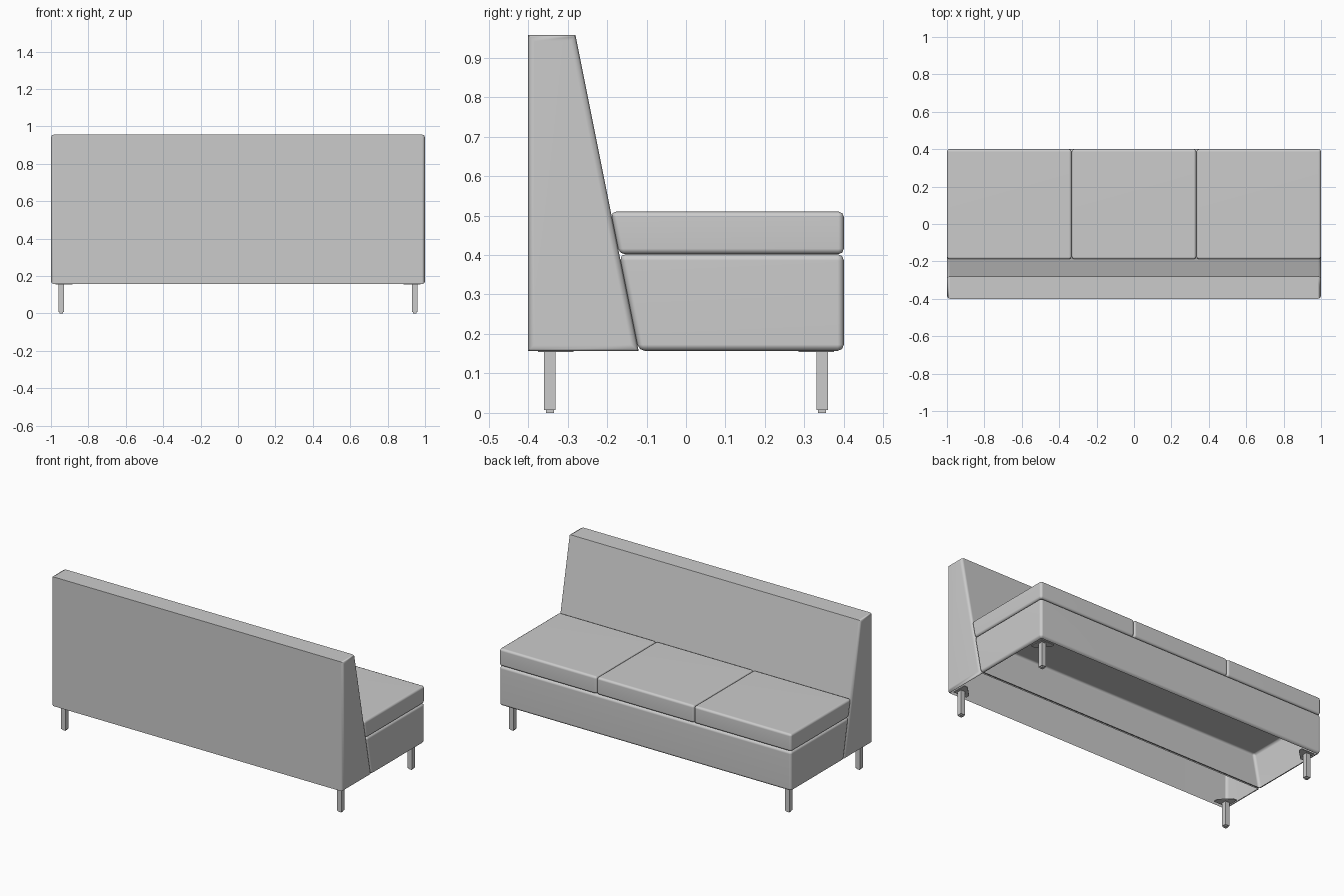
import bpy, bmesh

cube = bpy.data.objects.get("Cube")
if cube:
    bpy.data.objects.remove(cube, do_unlink=True)

grey = bpy.data.materials.new("plain_grey")
grey.use_nodes = True
COLOUR = (0.6, 0.6, 0.6, 1)
grey.diffuse_color = COLOUR
grey.node_tree.nodes["Principled BSDF"].inputs["Base Color"].default_value = COLOUR


def finish(bm, name):
    """Turn a bmesh into a grey object."""
    bmesh.ops.recalc_face_normals(bm, faces=bm.faces)
    mesh = bpy.data.meshes.new(name)
    bm.to_mesh(mesh)
    bm.free()
    mesh.materials.append(grey)
    obj = bpy.data.objects.new(name, mesh)
    bpy.context.collection.objects.link(obj)
    return obj


def extrude(bm, points, depth):
    """Close a flat outline and push it along the depth vector."""
    face = bm.faces.new([bm.verts.new(p) for p in points])
    side = bmesh.ops.extrude_face_region(bm, geom=[face])["geom"]
    verts = [v for v in side if isinstance(v, bmesh.types.BMVert)]
    bmesh.ops.translate(bm, verts=verts, vec=depth)
    bmesh.ops.recalc_face_normals(bm, faces=bm.faces)


def upholstered(name, profile, x0, x1, bevel, ends_only=False, open_below=False):
    """Side profile (y, z) swept across x with softened edges."""
    bm = bmesh.new()
    extrude(bm, [(x0, y, z) for y, z in profile], (x1 - x0, 0, 0))
    edges = [e for e in bm.edges if not ends_only
             or abs(e.verts[0].co.x - e.verts[1].co.x) < bevel]
    bmesh.ops.bevel(bm, geom=edges, offset=bevel, segments=2, profile=0.5,
                    affect='EDGES', clamp_overlap=True)
    if open_below:
        bm.normal_update()
        under = max((f for f in bm.faces if f.normal.z < -0.99),
                    key=lambda f: f.calc_area())
        bmesh.ops.delete(bm, geom=[under], context='FACES')
    obj = finish(bm, name)
    bpy.ops.object.select_all(action='DESELECT')
    obj.select_set(True)
    bpy.context.view_layer.objects.active = obj
    bpy.ops.object.shade_smooth_by_angle(angle=1.0)
    obj.modifiers.new("even_shading", 'WEIGHTED_NORMAL').keep_sharp = True


def slope(z):
    """Depth of the leaning front of the backrest at height z."""
    return -0.12 - 0.2 * (z - 0.157)


def seat_profile(low, high):
    return [(slope(low), low), (0.4, low), (0.4, high), (slope(high), high)]


# Backrest and seat base, both hollow shells open underneath
LOW, TOP, SEAT = 0.157, 0.957, 0.402
upholstered("backrest", [(-0.4, LOW), (slope(LOW), LOW), (slope(TOP), TOP), (-0.4, TOP)],
            -1, 1, 0.016, ends_only=True, open_below=True)
upholstered("seat_base", seat_profile(LOW, SEAT), -1, 1, 0.016, open_below=True)

# Three seat cushions
for i, side in enumerate(("right", "middle", "left")):
    x0 = -1 + i * 2 / 3
    upholstered(f"{side}_cushion", seat_profile(SEAT, 0.51), x0, x0 + 2 / 3, 0.014)


def block(name, x, y, half, low, high):
    bm = bmesh.new()
    corners = [(-half, -half), (half, -half), (half, half), (-half, half)]
    extrude(bm, [(x + a, y + b, low) for a, b in corners], (0, 0, high - low))
    finish(bm, name)


# Legs with glides and corner mounting plates
for sx, side in ((-1, "right"), (1, "left")):
    for sy, end in ((-1, "front"), (1, "back")):
        label = f"{end}_{side}"
        x, y = sx * 0.945, sy * 0.345
        block(f"{label}_leg", x, y, 0.015, 0.007, LOW)
        block(f"{label}_glide", x, y, 0.01, 0, 0.007)
        plate = bmesh.new()
        outline = [(-0.03, -0.03), (0.06, -0.03), (0.06, -0.005), (-0.005, 0.06), (-0.03, 0.06)]
        extrude(plate, [(x - sx * a, y - sy * b, 0.154) for a, b in outline], (0, 0, 0.005))
        finish(plate, f"{label}_plate")
